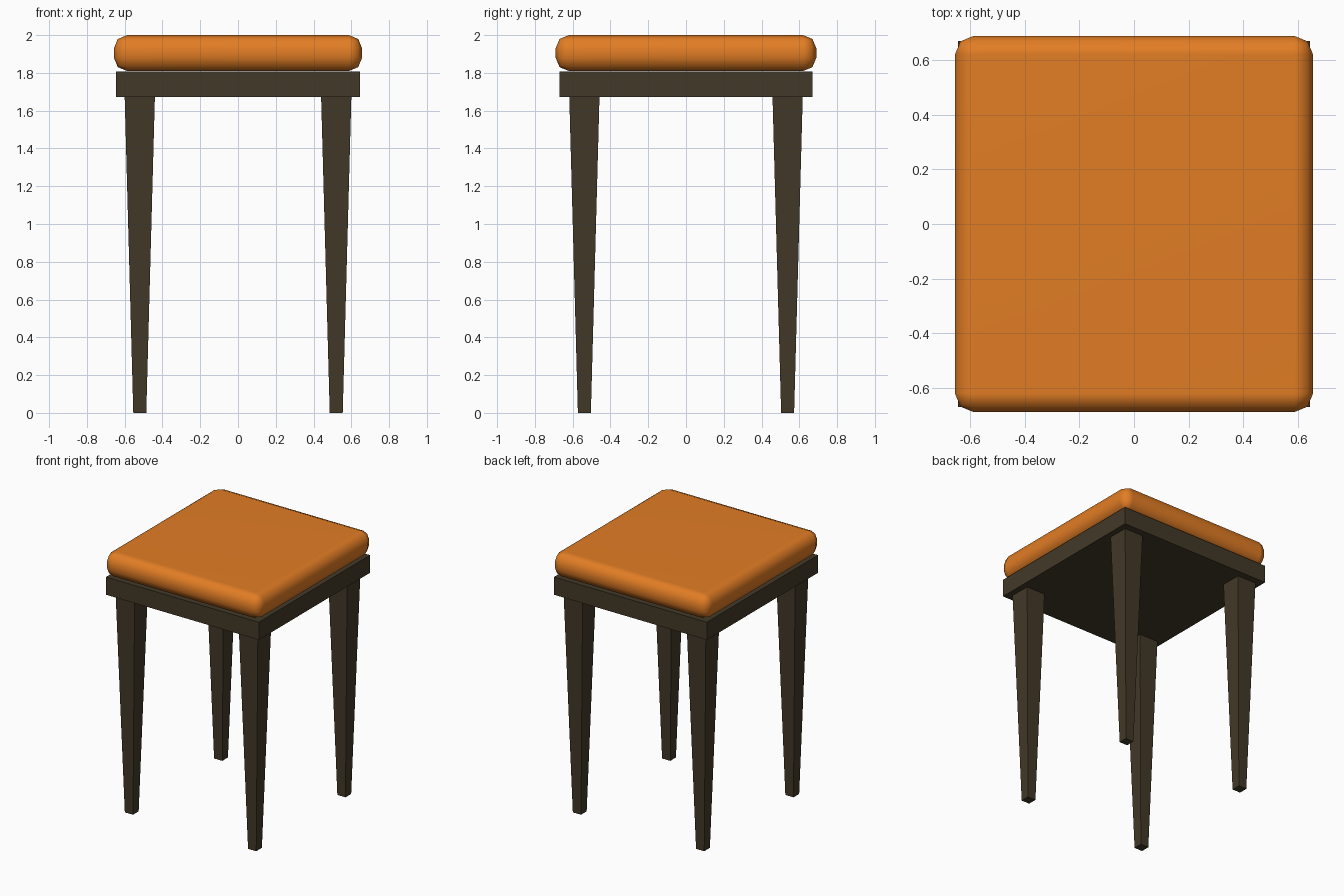
import bpy
import bmesh
import math

if "Cube" in bpy.data.objects:
    bpy.data.objects.remove(bpy.data.objects["Cube"])


def material(name, color):
    m = bpy.data.materials.new(name)
    m.diffuse_color = (*color, 1)
    m.use_nodes = True
    m.node_tree.nodes["Principled BSDF"].inputs["Base Color"].default_value = m.diffuse_color
    return m


orange = material("orange fabric", (0.76, 0.205, 0.018))
wood = material("dark wood", (0.055, 0.041, 0.021))


def box(name, half_x, half_y, z0, z1, mat, center=(0, 0), bottom_scale=1.0):
    """Box spanning z0..z1, with an optional taper towards the bottom."""
    bm = bmesh.new()
    bmesh.ops.create_cube(bm, size=2)
    for v in bm.verts:
        s = 1.0 if v.co.z > 0 else bottom_scale
        v.co = (center[0] + v.co.x * half_x * s,
                center[1] + v.co.y * half_y * s,
                z1 if v.co.z > 0 else z0)
    mesh = bpy.data.meshes.new(name)
    bm.to_mesh(mesh)
    bm.free()
    mesh.materials.append(mat)
    obj = bpy.data.objects.new(name, mesh)
    bpy.context.collection.objects.link(obj)
    return obj


# Seat frame under the cushion
box("seat_frame", 0.645, 0.67, 1.673, 1.808, wood)

# Four tapered legs
for side, sx in (("left", -1), ("right", 1)):
    for end, sy in (("front", -1), ("back", 1)):
        box(f"{end}_{side}_leg", 0.08, 0.08, 0, 1.673, wood,
            (sx * 0.52, sy * 0.538), 0.43)

# Cushion with softly rounded edges
cushion = box("cushion", 0.657, 0.69, 1.81, 2.0, orange)
bevel = cushion.modifiers.new("rounding", 'BEVEL')
bevel.width = 0.07
bevel.segments = 2
bevel.limit_method = 'NONE'
bpy.context.view_layer.objects.active = cushion
cushion.select_set(True)
bpy.ops.object.modifier_apply(modifier=bevel.name)
bpy.ops.object.shade_smooth_by_angle(angle=math.radians(40))
cushion.modifiers.new("flat top shading", 'WEIGHTED_NORMAL')
